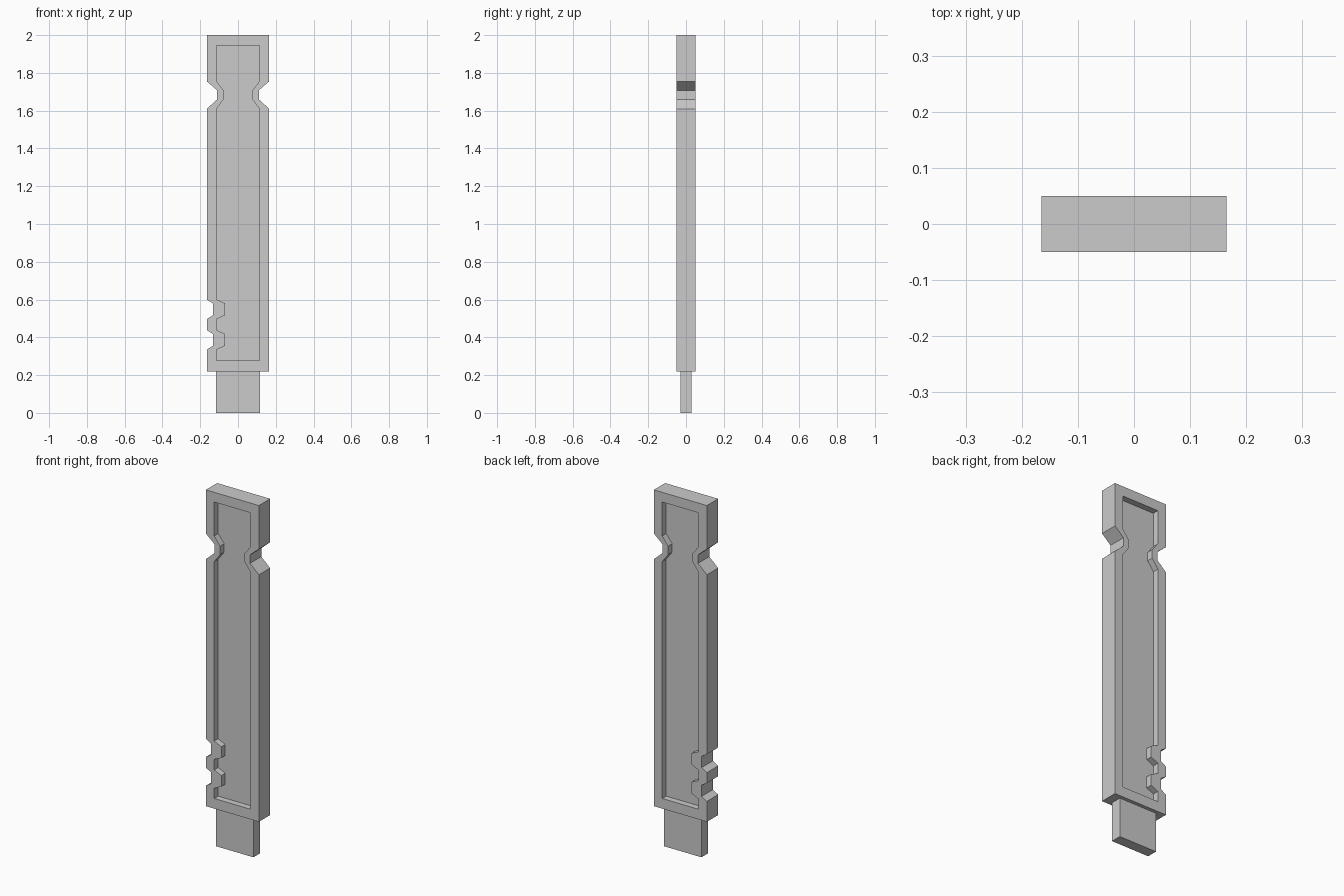
import bpy, bmesh

if "Cube" in bpy.data.objects:
    bpy.data.objects.remove(bpy.data.objects["Cube"])


def new_object(name, bm):
    bmesh.ops.recalc_face_normals(bm, faces=bm.faces[:])
    mesh = bpy.data.meshes.new(name)
    bm.to_mesh(mesh)
    bm.free()
    obj = bpy.data.objects.new(name, mesh)
    bpy.context.collection.objects.link(obj)
    return obj


def outline(side, waist, notch, bottom, top):
    """Counter-clockwise plank outline: waist near the top, two notches low on the left."""
    waist_steps = [(side, 1.61), (waist, 1.66), (waist, 1.707), (side, 1.755)]
    pts = [(-side, bottom), (side, bottom)] + waist_steps
    pts += [(side, top), (-side, top)]
    pts += [(-x, z) for x, z in reversed(waist_steps)]
    for z in (0.60, 0.438):
        pts += [(-side, z), (-notch, z - 0.02), (-notch, z - 0.083), (-side, z - 0.103)]
    return pts


# Plank with a matching recess on both faces, lofted from floor to floor
outer = outline(0.165, 0.11, 0.133, 0.22, 2.0)
inner = outline(0.113, 0.076, 0.069, 0.277, 1.945)
sections = [(inner, -0.015), (inner, -0.05), (outer, -0.05),
            (outer, 0.05), (inner, 0.05), (inner, 0.015)]
bm = bmesh.new()
rings = [[bm.verts.new((x, y, z)) for x, z in pts] for pts, y in sections]
for a, b in zip(rings, rings[1:]):
    for i in range(len(a)):
        j = (i + 1) % len(a)
        bm.faces.new((a[i], a[j], b[j], b[i]))
bm.faces.new(rings[0])
bm.faces.new(rings[-1])
new_object("plank", bm)

# Thinner tenon at the foot
bm = bmesh.new()
bmesh.ops.create_cube(bm, size=1)
bmesh.ops.scale(bm, vec=(0.234, 0.06, 0.22), verts=bm.verts[:])
bmesh.ops.translate(bm, vec=(0, 0, 0.11), verts=bm.verts[:])
new_object("tenon", bm)
